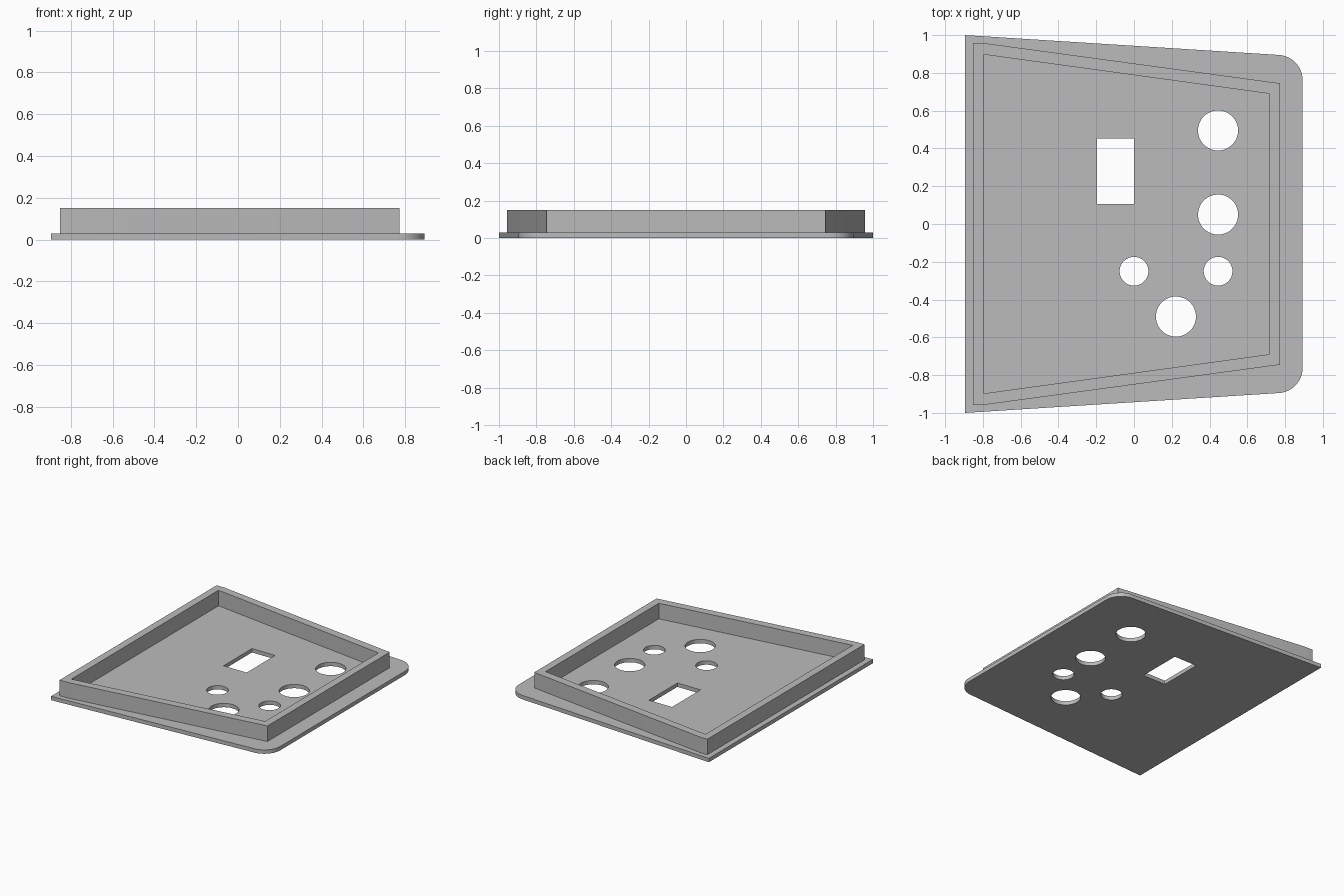
import bpy
import bmesh
from math import pi, sin, cos, atan2, tan, radians

default = bpy.data.objects.get("Cube")
if default:
    bpy.data.objects.remove(default, do_unlink=True)

PLATE_TOP, RIM_TOP = 0.03, 0.15

grey = bpy.data.materials.new("plain grey")
grey.use_nodes = True
colour = (0.5, 0.5, 0.5, 1)
grey.diffuse_color = colour
grey.node_tree.nodes["Principled BSDF"].inputs["Base Color"].default_value = colour


def circle(x, y, r, n=64):
    return [(x + r * cos(2 * pi * i / n), y + r * sin(2 * pi * i / n)) for i in range(n)]


def mirrored(half):
    """Close an upper half outline with its reflection across y = 0."""
    return half + [(x, -y) for x, y in reversed(half)]


def slab(name, outlines, z0, z1):
    """Extrude a filled outline; the further outlines become openings."""
    curve = bpy.data.curves.new(name, "CURVE")
    curve.dimensions = "2D"
    curve.fill_mode = "BOTH"
    curve.extrude = (z1 - z0) / 2
    for points in outlines:
        spline = curve.splines.new("POLY")
        spline.points.add(len(points) - 1)
        for p, (x, y) in zip(spline.points, points):
            p.co = (x, y, 0, 1)
        spline.use_cyclic_u = True
    helper = bpy.data.objects.new(name + " outline", curve)
    bpy.context.collection.objects.link(helper)
    graph = bpy.context.evaluated_depsgraph_get()
    mesh = bpy.data.meshes.new_from_object(helper.evaluated_get(graph))
    bpy.data.objects.remove(helper, do_unlink=True)

    # Weld the caps to the sides and lift to height
    bm = bmesh.new()
    bm.from_mesh(mesh)
    bmesh.ops.remove_doubles(bm, verts=bm.verts, dist=0.0001)
    bmesh.ops.translate(bm, verts=bm.verts, vec=(0, 0, (z0 + z1) / 2))
    bmesh.ops.recalc_face_normals(bm, faces=bm.faces)
    for face in bm.faces:
        face.smooth = True
    for edge in bm.edges:
        edge.smooth = edge.calc_face_angle(pi) < radians(30)
    bm.to_mesh(mesh)
    bm.free()
    mesh.name = name
    mesh.materials.clear()
    mesh.materials.append(grey)
    obj = bpy.data.objects.new(name, mesh)
    bpy.context.collection.objects.link(obj)
    return obj


# Base plate: tapered, with the two right corners rounded
left, right, back, corner, radius = -0.895, 0.893, 1.0, 0.887, 0.135
slope = atan2(back - corner, right - left)
cx = right - radius
cy = corner - radius * tan(pi / 4 - slope / 2)
start = pi / 2 - slope
arc = [(cx + radius * cos(start * (1 - i / 16)), cy + radius * sin(start * (1 - i / 16)))
       for i in range(17)]
plate = mirrored([(left, back)] + arc)

# Openings: one window and five round holes
window = [(-0.197, 0.105), (0, 0.105), (0, 0.452), (-0.197, 0.452)]
holes = [circle(0.445, y, 0.106) for y in (0.495, 0.05)]
holes += [circle(x, -0.25, 0.076) for x in (0, 0.445)]
holes.append(circle(0.222, -0.49, 0.106))
slab("base_plate", [plate, window] + holes, 0, PLATE_TOP)

# Raised rim, its foot sunk into the plate
outer = mirrored([(-0.852, 0.957), (-0.79, 0.957), (0.773, 0.745)])
inner = mirrored([(-0.794, 0.897), (0.715, 0.69)])
slab("raised_rim", [outer, inner], PLATE_TOP / 2, RIM_TOP)
